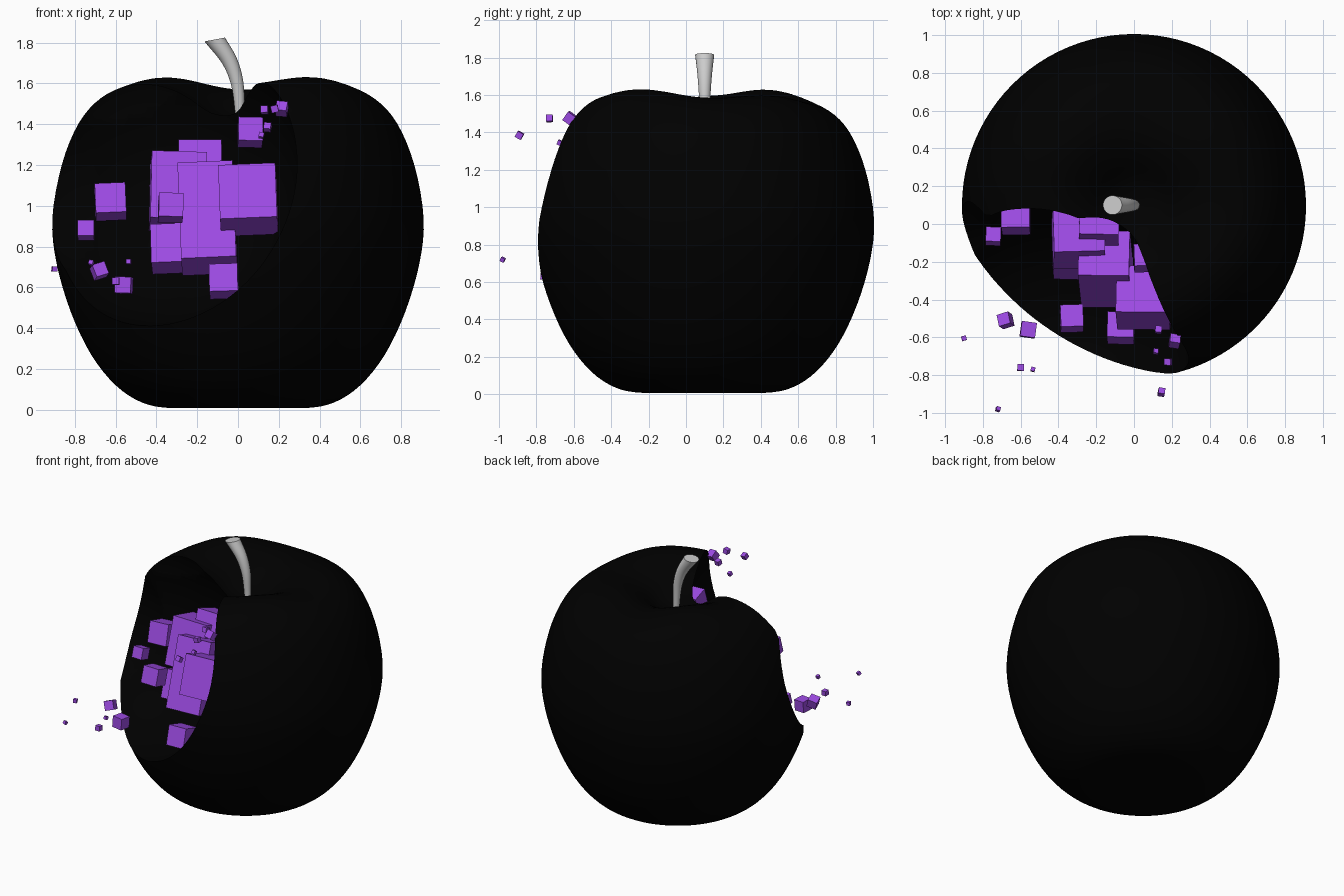
import bpy, bmesh, math, random
from mathutils import Vector, Euler

if "Cube" in bpy.data.objects:
    bpy.data.objects.remove(bpy.data.objects["Cube"])

random.seed(4)


def material(name, rgb):
    m = bpy.data.materials.new(name)
    m.diffuse_color = (*rgb, 1)
    m.use_nodes = True
    m.node_tree.nodes["Principled BSDF"].inputs["Base Color"].default_value = m.diffuse_color
    return m


def add_object(name, bm, mat=None):
    bmesh.ops.recalc_face_normals(bm, faces=bm.faces)
    me = bpy.data.meshes.new(name)
    bm.to_mesh(me)
    bm.free()
    ob = bpy.data.objects.new(name, me)
    bpy.context.collection.objects.link(ob)
    if mat:
        me.materials.append(mat)
    return ob


def activate(ob):
    bpy.ops.object.select_all(action='DESELECT')
    ob.select_set(True)
    bpy.context.view_layer.objects.active = ob


def spline(pts, steps):
    """Catmull-Rom curve through the points."""
    p = [Vector(q) for q in pts]
    p = [2 * p[0] - p[1]] + p + [2 * p[-1] - p[-2]]
    out = []
    for i in range(1, len(p) - 2):
        a, b, c, d = p[i - 1:i + 3]
        for k in range(steps):
            t = k / steps
            out.append(0.5 * (2 * b + (c - a) * t + (2 * a - 5 * b + 4 * c - d) * t * t
                              + (3 * b - a - 3 * c + d) * t ** 3))
    return out + [p[-2]]


def skin(bm, rings):
    for a, b in zip(rings, rings[1:]):
        n = max(len(a), len(b))
        for i in range(n):
            j = (i + 1) % n
            if len(a) == 1:
                bm.faces.new((a[0], b[i], b[j]))
            elif len(b) == 1:
                bm.faces.new((a[i], b[0], a[j]))
            else:
                bm.faces.new((a[i], b[i], b[j], a[j]))


black = material("black_skin", (0.0, 0.0, 0.0))
purple = material("purple", (0.34, 0.07, 0.78))
CY = 0.095

# apple body: revolved profile with soft lobes, a little lower at the back right
profile = [(0, 1.41), (0.06, 1.42), (0.15, 1.455), (0.27, 1.545), (0.40, 1.605), (0.54, 1.605),
           (0.67, 1.54), (0.78, 1.41), (0.865, 1.20), (0.91, 0.94), (0.89, 0.72), (0.82, 0.48),
           (0.72, 0.27), (0.60, 0.12), (0.47, 0.035), (0.33, 0.008), (0.15, 0.015), (0, 0.025)]
SEG = 96
bm = bmesh.new()
rings = []
curve = spline(profile, 4)
for k, (r, z) in enumerate(curve):
    if k in (0, len(curve) - 1):
        rings.append([bm.verts.new((0, CY, z))])
        continue
    ring = []
    for i in range(SEG):
        t = math.tau * i / SEG
        dz = 0
        if z > 0.8:
            dz = -0.018 * math.cos(4 * t) - 0.035 * max(0, math.cos(t - math.radians(60))) ** 2
            dz *= math.exp(-((r - 0.5) / 0.23) ** 2)
        ring.append(bm.verts.new((r * math.cos(t), CY + r * math.sin(t), z + dz)))
    rings.append(ring)
skin(bm, rings)
apple = add_object("apple_body", bm, black)

# bite: overlapping spheres cut from the front left
for centre, radius in [((-0.46, -0.60, 1.17), 0.76), ((-0.78, -0.35, 1.12), 0.48),
                       ((-0.52, -0.35, 1.43), 0.46)]:
    bm = bmesh.new()
    bmesh.ops.create_icosphere(bm, subdivisions=5, radius=radius)
    bmesh.ops.translate(bm, verts=bm.verts, vec=centre)
    cutter = add_object("bite_cutter", bm, black)
    cutter.hide_render = True
    mod = apple.modifiers.new("bite", 'BOOLEAN')
    mod.operation = 'DIFFERENCE'
    mod.solver = 'EXACT'
    mod.object = cutter
    activate(apple)
    bpy.ops.object.modifier_apply(modifier=mod.name)
    bpy.data.objects.remove(cutter)
activate(apple)
bpy.ops.object.shade_smooth_by_angle(angle=math.radians(40))

# stem: tapered bent tube, wider at the tip
path = spline([(0.01, 1.38, 0.022), (0.008, 1.47, 0.024), (-0.004, 1.60, 0.031),
               (-0.042, 1.71, 0.039), (-0.114, 1.815, 0.051)], 5)
bm = bmesh.new()
rings = []
for k, (x, z, r) in enumerate(path):
    a, b = path[max(k - 1, 0)], path[min(k + 1, len(path) - 1)]
    tilt = math.atan2(b.x - a.x, b.y - a.y) * (1 - 0.7 * k / (len(path) - 1))
    ring = []
    for i in range(24):
        t = math.tau * i / 24
        ring.append(bm.verts.new((x + r * math.cos(t) * math.cos(tilt), 0.10 + r * math.sin(t),
                                  z - r * math.cos(t) * math.sin(tilt))))
    rings.append(ring)
skin(bm, rings)
bm.faces.new(rings[0])
bm.faces.new(rings[-1])
stem = add_object("stem", bm)
activate(stem)
bpy.ops.object.shade_smooth_by_angle(angle=math.radians(40))


def cubes(name, items, wobble):
    bm = bmesh.new()
    for x, y, z, *size in items:
        s = Vector(size * 3 if len(size) == 1 else size)
        rot = Euler((math.radians(-18) + random.uniform(-wobble, wobble),
                     random.uniform(-wobble, wobble), random.uniform(-wobble, wobble)))
        vs = bmesh.ops.create_cube(bm, size=1)["verts"]
        for v in vs:
            v.co = rot.to_matrix() @ (v.co * s) + Vector((x, y, z))
    return add_object(name, bm, purple)


# blocks embedded in the bite
cubes("embedded_cubes", [
    (0.05, -0.39, 1.03, 0.28, 0.26, 0.28), (-0.15, -0.24, 0.94, 0.27, 0.25, 0.50),
    (-0.295, -0.07, 1.07, 0.27, 0.25, 0.34), (-0.185, 0.01, 1.19, 0.21),
    (-0.34, -0.18, 0.79, 0.17, 0.17, 0.20), (-0.33, -0.50, 0.99, 0.12),
    (-0.07, -0.55, 0.63, 0.14), (0.06, -0.18, 1.36, 0.12),
    (-0.625, 0.035, 1.02, 0.15), (-0.745, -0.065, 0.88, 0.08)], 0.05)

# small fragments floating away from the bite
cubes("floating_cubes", [
    (-0.68, -0.51, 0.68, 0.065), (-0.56, -0.56, 0.61, 0.08), (-0.90, -0.605, 0.69, 0.025),
    (-0.60, -0.76, 0.63, 0.035), (-0.535, -0.77, 0.725, 0.022), (-0.72, -0.98, 0.72, 0.022),
    (0.215, -0.62, 1.475, 0.055), (0.13, -0.56, 1.47, 0.035), (0.18, -0.73, 1.475, 0.035),
    (0.145, -0.89, 1.385, 0.035), (0.115, -0.675, 1.345, 0.025)], 0.35)
